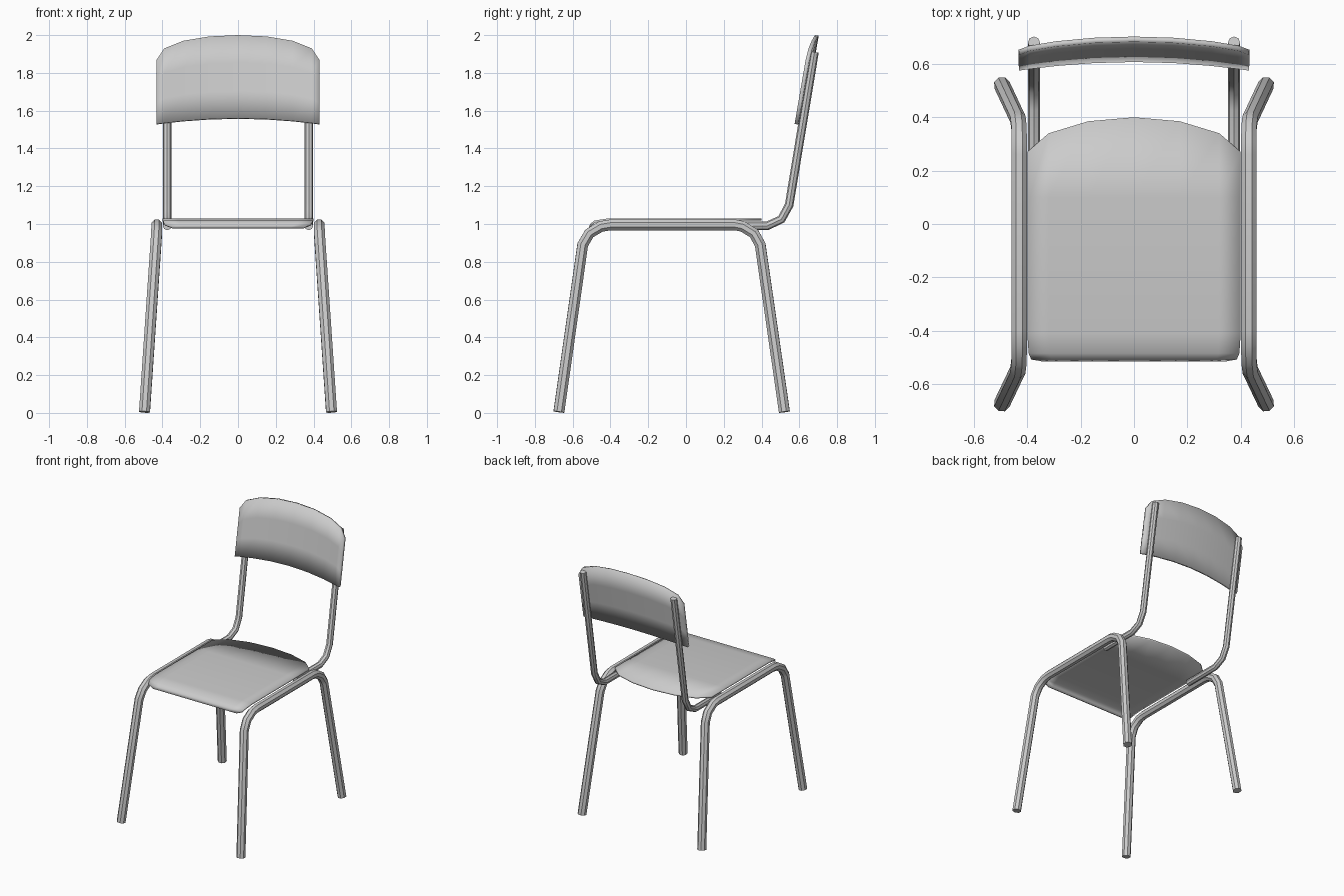
import bpy

if "Cube" in bpy.data.objects:
    bpy.data.objects.remove(bpy.data.objects["Cube"])


def finish(ob, angle=0.7):
    bpy.ops.object.select_all(action='DESELECT')
    ob.select_set(True)
    bpy.context.view_layer.objects.active = ob
    if ob.type == 'CURVE':
        bpy.ops.object.convert(target='MESH')
    bpy.ops.object.shade_smooth_by_angle(angle=angle)


def tube(name, path, radius):
    """Eight-sided capped tube along a bent path."""
    cu = bpy.data.curves.new(name, 'CURVE')
    cu.dimensions = '3D'
    cu.bevel_depth = radius
    cu.bevel_resolution = 2
    cu.use_fill_caps = True
    sp = cu.splines.new('POLY')
    sp.points.add(len(path) - 1)
    for p, co in zip(sp.points, path):
        p.co = (*co, 1)
    ob = bpy.data.objects.new(name, cu)
    bpy.context.collection.objects.link(ob)
    finish(ob)


def panel(name, rows, thickness):
    """Thin sheet from rows of points, thickened behind its face."""
    n = len(rows[0])
    verts = [p for r in rows for p in r]
    faces = [(j * n + i, j * n + i + 1, (j + 1) * n + i + 1, (j + 1) * n + i)
             for j in range(len(rows) - 1) for i in range(n - 1)]
    me = bpy.data.meshes.new(name)
    me.from_pydata(verts, [], faces)
    ob = bpy.data.objects.new(name, me)
    bpy.context.collection.objects.link(ob)
    mod = ob.modifiers.new("thickness", 'SOLIDIFY')
    mod.thickness = thickness
    mod.offset = -1
    finish(ob)
    return ob


# Leg frames and back posts, left and right
leg_path = [(0.495, -0.673, 0.005), (0.435, -0.547, 0.89), (0.431, -0.512, 0.95),
            (0.43, -0.45, 0.987), (0.43, -0.40, 0.995), (0.43, 0.26, 0.995),
            (0.43, 0.30, 0.987), (0.431, 0.36, 0.95), (0.435, 0.393, 0.89),
            (0.495, 0.521, 0.005)]
post_path = [(0.375, 0.14, 0.99), (0.375, 0.43, 0.99), (0.375, 0.505, 1.025),
             (0.375, 0.546, 1.10), (0.375, 0.68, 1.91)]
for side, s in (("left", -1), ("right", 1)):
    tube(side + "_leg_frame", [(s * x, y, z) for x, y, z in leg_path], 0.031)
    tube(side + "_back_post", [(s * x, y, z) for x, y, z in post_path], 0.023)

# Seat: rolled front lip, arched rear edge
cols = [(-1, 0.27), (-0.8, 0.34), (-0.43, 0.385), (0, 0.40),
        (0.43, 0.385), (0.8, 0.34), (1, 0.27)]
lip = [(-0.515, 0.98, 0.345), (-0.508, 1.0, 0.385), (-0.485, 1.018, 0.395), (-0.41, 1.03, 0.40)]
rows = [[(u * w, y, z) for u, _ in cols] for y, z, w in lip]
rows.append([(u * 0.40, 0.1, 1.03) for u, _ in cols])
rows.append([(u * 0.40, yb, 1.03) for u, yb in cols])
panel("seat", rows, 0.012)

# Backrest: bowed, leaning panel with arched top
half = [(0.43, 1.87), (0.39, 1.93), (0.29, 1.97), (0.15, 1.993), (0, 2.0)]
cols = [(-x, z) for x, z in half] + half[-2::-1]
rows = []
for t in (0, 0.33, 0.67, 1):
    row = []
    for x, top in cols:
        k = 1 - (x / 0.43) ** 2
        z = (1.53 + 0.03 * k) * (1 - t) + top * t
        row.append((x, 0.575 + 0.027 * k + 0.172 * (z - 1.53), z))
    rows.append(row)
panel("backrest", rows, 0.02)
